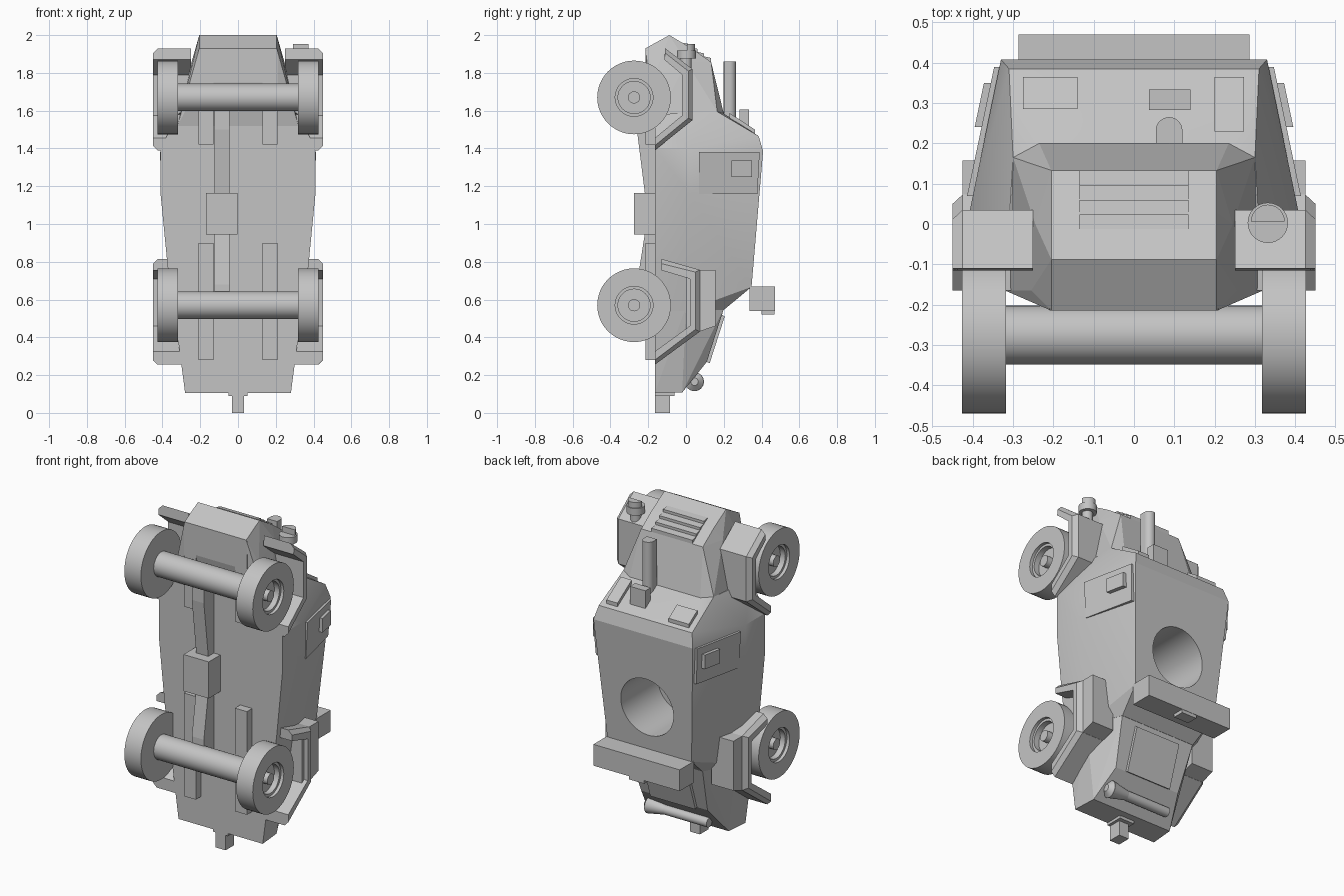
import bpy, bmesh, math
from mathutils import Vector, Matrix

if "Cube" in bpy.data.objects:
    bpy.data.objects.remove(bpy.data.objects["Cube"])

grey = bpy.data.materials.new("plain_grey")
grey.diffuse_color = (0.55, 0.55, 0.55, 1)
grey.use_nodes = True
grey.node_tree.nodes["Principled BSDF"].inputs["Base Color"].default_value = grey.diffuse_color


def finish(name, bm, smooth=False):
    bmesh.ops.recalc_face_normals(bm, faces=bm.faces)
    mesh = bpy.data.meshes.new(name)
    bm.to_mesh(mesh)
    bm.free()
    ob = bpy.data.objects.new(name, mesh)
    bpy.context.collection.objects.link(ob)
    mesh.materials.append(grey)
    if smooth:
        bpy.ops.object.select_all(action='DESELECT')
        ob.select_set(True)
        bpy.context.view_layer.objects.active = ob
        bpy.ops.object.shade_smooth_by_angle(angle=math.radians(35))
    return ob


def shell(name, half):
    """Convex armour shell from corner points mirrored in x."""
    bm = bmesh.new()
    for x, y, z in half:
        for s in (1, -1):
            bm.verts.new((s * x, y, z))
    res = bmesh.ops.convex_hull(bm, input=bm.verts)
    bmesh.ops.delete(bm, geom=list({g for g in res["geom_interior"]}), context='VERTS')
    bmesh.ops.dissolve_limit(bm, angle_limit=0.01, verts=bm.verts, edges=bm.edges)
    return finish(name, bm)


def loft(name, rings):
    """Skin between (x, yz profile) rings, with capped ends."""
    bm = bmesh.new()
    loops = [[bm.verts.new((x, y, z)) for y, z in prof] for x, prof in rings]
    for a, b in zip(loops, loops[1:]):
        for i in range(len(a)):
            j = (i + 1) % len(a)
            bm.faces.new((a[i], a[j], b[j], b[i]))
    bm.faces.new(loops[0])
    bm.faces.new(loops[-1])
    return finish(name, bm)


def prism(name, x0, x1, prof):
    return loft(name, [(x0, prof), (x1, prof)])


def box(name, x0, x1, y0, y1, z0, z1):
    return prism(name, x0, x1, [(y0, z0), (y1, z0), (y1, z1), (y0, z1)])


def rod(name, a, b, r, r2=None, seg=32):
    a, b = Vector(a), Vector(b)
    bm = bmesh.new()
    rot = (b - a).to_track_quat('Z', 'Y').to_matrix().to_4x4()
    bmesh.ops.create_cone(bm, cap_ends=True, segments=seg, radius1=r,
                          radius2=r if r2 is None else r2, depth=(b - a).length,
                          matrix=Matrix.Translation((a + b) / 2) @ rot)
    return finish(name, bm, True)


# Cabin, with the open turret ring
cabin = shell("cabin", [
    (.34, -.165, .54), (.34, 0, .54), (.25, .2, .545), (.28, .347, .667),
    (.372, -.165, .77), (.372, 0, .77), (.41, -.165, 1.16), (.41, .02, 1.16),
    (.41, -.165, 1.4), (.41, .02, 1.4), (.33, .408, 1.385), (.31, .385, 1.465),
    (.30, .165, 1.595), (.235, .2, 1.585), (.32, -.165, 1.58)])
cutter = rod("ring_cutter", (0, .02, .93), (0, .6, .93), .175, seg=48)
cutter.hide_render = True
mod = cabin.modifiers.new("ring", 'BOOLEAN')
mod.object, mod.operation, mod.solver = cutter, 'DIFFERENCE', 'EXACT'
bpy.ops.object.select_all(action='DESELECT')
cabin.select_set(True)
bpy.context.view_layer.objects.active = cabin
bpy.ops.object.modifier_apply(modifier="ring")
bpy.data.objects.remove(cutter)
bpy.ops.object.shade_smooth_by_angle(angle=math.radians(20))

# Tail compartment and nose
shell("tail", [
    (.28, -.165, .105), (.27, -.02, .108), (.22, .11, .27), (.29, -.02, .25),
    (.25, .2, .55), (.34, 0, .56), (.34, -.165, .56)])
shell("nose", [
    (.32, -.165, 1.52), (.30, .165, 1.595), (.235, .2, 1.585), (.205, .133, 1.857),
    (.205, .03, 1.93), (.205, -.088, 2.0), (.205, -.215, 1.93), (.2, -.215, 1.75),
    (.255, -.165, 1.79), (.245, 0, 1.86)])

# Nose louvres
for i in range(4):
    y0 = .133 - i * .0365
    y1 = y0 - .0365
    za, zb = (1.857 + (.133 - y) * .66 for y in (y0, y1))
    prism("louvre", -.135, .135, [(y0, za - .01), (y0, za + .022), (y1, zb + .006), (y1, zb - .01)])

# Front armour flaps on the sloping plate
for x0, x1, y0, y1 in ((-.275, -.14, .285, .365), (.2, .273, .23, .365)):
    zs = [1.465 + (.385 - y) * .65 for y in (y0, y1)]
    prism("vision_flap", x0, x1, [(y0, zs[0] - .01), (y0, zs[0] + .022),
                                  (y1, zs[1] + .022), (y1, zs[1] - .01)])

# Front tube and its mount
rod("front_tube", (.087, .232, 1.5), (.087, .232, 1.86), .033)
box("tube_base", .054, .12, .2, .232, 1.5, 1.86)
box("sight_block", .037, .14, .283, .333, 1.46, 1.605)

fender_front = ([(-.165, 1.39), (.035, 1.55), (.035, 1.82), (-.11, 1.93)],
                [(-.165, 1.415), (.012, 1.56), (.012, 1.81), (-.11, 1.905)],
                [(-.115, 1.87), (-.02, 1.79), (-.02, 1.575), (-.165, 1.455)])
fender_rear = ([(-.165, .255), (.073, .43), (.073, .757), (-.13, .815)],
               [(-.165, .28), (.05, .442), (.05, .745), (-.13, .79)],
               [(-.13, .755), (.02, .71), (.02, .46), (-.165, .325)])

# Tyre and rim profile: (x, radius)
wheel = [(.317, 0), (.317, .195), (.427, .195), (.427, .1), (.408, .1), (.408, .085),
         (.375, .085), (.375, .032), (.41, .032), (.41, 0)]

for side, s in (("right", 1), ("left", -1)):
    # Mudguards with chamfered outer edges
    for end, (outer, cham, inner) in (("front", fender_front), ("rear", fender_rear)):
        loft(f"{end}_mudguard_{side}", [(s * .25, outer + inner), (s * .425, outer + inner),
                                        (s * .45, cham + inner)])
    # Stowage bins over the rear mudguards
    prism("bin_" + side, s * .28, s * .425,
          [(0, .4), (.07, .43), (.157, .46), (.157, .757), (0, .757)])
    # Side doors and their flaps, lying on the sloping cabin side
    for name, ya, yb, z0, z1, t in (("door_", .07, .39, 1.16, 1.38, .013),
                                    ("door_flap_", .24, .35, 1.25, 1.335, .03)):
        def slab(off):
            return [(s * (.33 + (.408 - y) * .21 + off), y) for y in (ya, yb)]
        bm = bmesh.new()
        low, high = slab(-.012), slab(t)
        for x, y in low + high:
            for z in (z0, z1):
                taper = .012 if z == 1.16 else 0
                bm.verts.new((x - s * taper, y - (taper if y == yb else 0), z))
        bmesh.ops.convex_hull(bm, input=bm.verts)
        bmesh.ops.dissolve_limit(bm, angle_limit=0.02, verts=bm.verts, edges=bm.edges)
        finish(name + side, bm)
    # Spring rails
    for z0, z1 in ((.28, .9), (1.42, 1.92)):
        box("spring_rail_" + side, s * .13, s * .21, -.215, -.15, z0, z1)
    # Wheels
    for zc in (.57, 1.67):
        bm = bmesh.new()
        vs = [bm.verts.new((s * x, -.275 + r, zc)) for x, r in wheel]
        es = [bm.edges.new(p) for p in zip(vs, vs[1:])]
        bmesh.ops.spin(bm, geom=vs + es, cent=(0, -.275, zc), axis=(1, 0, 0),
                       angle=math.tau, steps=48)
        bmesh.ops.remove_doubles(bm, verts=bm.verts, dist=1e-4)
        finish("wheel_" + side, bm, True)

# Axles, gearbox and drive shafts
for zc in (.57, 1.67):
    rod("axle", (-.33, -.275, zc), (.33, -.275, zc), .073)
box("gearbox", -.17, -.002, -.275, -.15, .945, 1.165)
prism("front_shaft", -.125, -.045, [(-.15, 1.1), (-.21, 1.1), (-.26, 1.5), (-.26, 1.6), (-.15, 1.6)])
prism("rear_shaft", -.125, -.045, [(-.15, 1.0), (-.21, 1.0), (-.26, .68), (-.26, .57), (-.15, .57)])

# Lamp on the right front mudguard
rod("lamp_stem", (.332, 0, 1.8), (.332, 0, 1.88), .03)
rod("lamp_body", (.332, .003, 1.875), (.332, .003, 1.918), .05)
bm = bmesh.new()
for k in range(13):
    a = math.pi * k / 12
    for z in (1.91, 1.952):
        bm.verts.new((.332 + .042 * math.cos(a), .006 + .042 * math.sin(a), z))
bmesh.ops.convex_hull(bm, input=bm.verts)
bmesh.ops.dissolve_limit(bm, angle_limit=0.02, verts=bm.verts, edges=bm.edges)
finish("lamp_hood", bm, True)

# Rear stowage box, tail hatch, silencer and tow hook
box("stowage_box", -.287, .287, .335, .47, .54, .668)
box("box_latch", -.05, .05, .4, .468, .52, .55)
prism("tail_hatch", -.15, .15, [(.11, .27), (.125, .262), (.205, .51), (.19, .52)])
rod("silencer", (-.19, .05, .165), (.16, .05, .165), .028)
rod("silencer_cone", (.21, .045, .165), (.1, .05, .165), .05, .028)
rod("silencer_cap", (.235, .045, .165), (.21, .045, .165), .02, .05)
box("hook_flange", -.05, .05, -.165, -.06, .09, .12)
box("tow_hook", -.033, .033, -.165, -.085, 0, .12)
